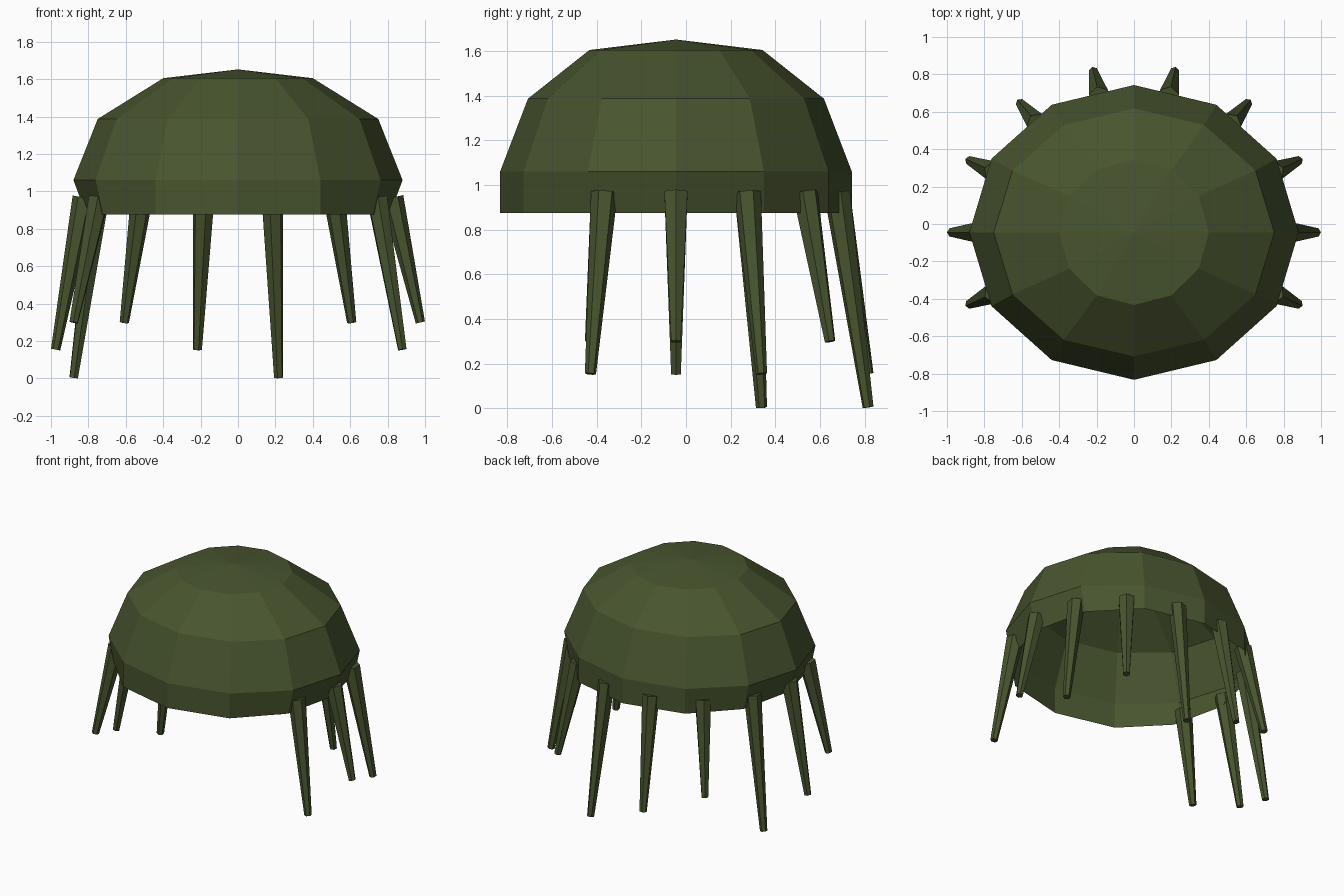
import bpy, bmesh
from math import sin, cos, pi
from mathutils import Vector

if "Cube" in bpy.data.objects:
    bpy.data.objects.remove(bpy.data.objects["Cube"])

CY = -0.045  # centre of the dome in y

mat = bpy.data.materials.new("olive")
mat.diffuse_color = (0.065, 0.09, 0.028, 1)
mat.use_nodes = True
mat.node_tree.nodes["Principled BSDF"].inputs["Base Color"].default_value = mat.diffuse_color


def finish(bm, name):
    mesh = bpy.data.meshes.new(name)
    bm.to_mesh(mesh)
    bm.free()
    mesh.materials.append(mat)
    obj = bpy.data.objects.new(name, mesh)
    bpy.context.collection.objects.link(obj)
    return obj


# Dome: open twelve-sided shell, rings of (x radius, y radius, z)
rings = [(0.81, 0.788, 0.875), (0.88, 0.788, 1.06), (0.75, 0.663, 1.387), (0.40, 0.388, 1.605)]
N = 12
bm = bmesh.new()
loops = []
for rx, ry, z in rings:
    loops.append([bm.verts.new((rx * cos(2 * pi * i / N), CY + ry * sin(2 * pi * i / N), z))
                  for i in range(N)])
# lower rim keeps its width at front and back, tucks in at the sides
for v in loops[0]:
    if abs(v.co.x) < 0.5:
        v.co.x *= 0.44 / 0.405
    elif abs(v.co.x) < 0.75:
        v.co.x *= 0.72 / 0.7015
for a, b in zip(loops, loops[1:]):
    for i in range(N):
        j = (i + 1) % N
        bm.faces.new((a[i], a[j], b[j], b[i]))
apex = bm.verts.new((0, CY, 1.652))
for i in range(N):
    bm.faces.new((loops[-1][i], loops[-1][(i + 1) % N], apex))
finish(bm, "dome")


# Strands: tapered six-sided rods splayed outwards around sides and back
def strand(k, angle, tip_z):
    base = Vector((0.825 * cos(angle), CY + 0.74 * sin(angle), 0.967))
    tip = Vector((0.975 * cos(angle), CY + 0.883 * sin(angle), tip_z + 0.004))
    axis = base - tip
    bm = bmesh.new()
    bmesh.ops.create_cone(bm, cap_ends=True, segments=6, radius1=0.025, radius2=0.06,
                          depth=axis.length)
    rot = axis.to_track_quat('Z', 'Y').to_matrix().to_4x4()
    bmesh.ops.transform(bm, matrix=rot, verts=bm.verts)
    bmesh.ops.translate(bm, vec=(base + tip) / 2, verts=bm.verts)
    finish(bm, f"strand_{k}")


tips = [0.15, 0.295, 0.15, 0.295, 0.0, 0.15, 0.295, 0.0, 0.15, 0.295]
for k, z in enumerate(tips):
    strand(k, (k - 1) * pi / 7, z)
